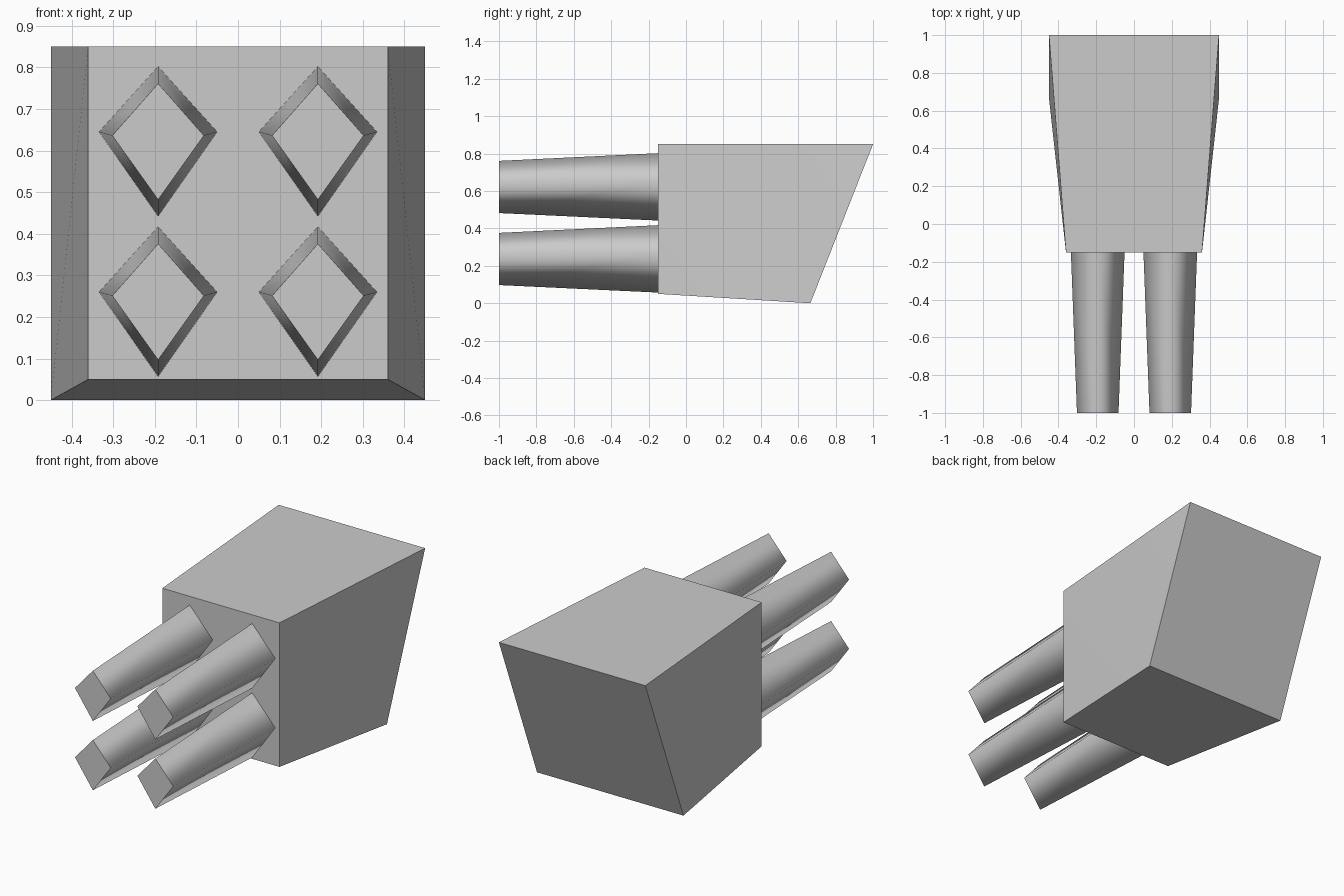
import bpy

cube = bpy.data.objects.get("Cube")
if cube:
    bpy.data.objects.remove(cube, do_unlink=True)

# Single plain grey material
grey = bpy.data.materials.new("light_grey")
grey.use_nodes = True
colour = (0.6, 0.6, 0.6, 1)
grey.diffuse_color = colour
grey.node_tree.nodes["Principled BSDF"].inputs["Base Color"].default_value = colour


def make_object(name, verts, faces):
    mesh = bpy.data.meshes.new(name)
    mesh.from_pydata(verts, [], faces)
    mesh.materials.append(grey)
    mesh.update()
    obj = bpy.data.objects.new(name, mesh)
    bpy.context.collection.objects.link(obj)
    return obj


# Tapered block with a slanted back; corners run bottom right, bottom left, top left, top right
FRONT, TIP = -0.15, -1.0
front = [(-0.36, FRONT, 0.05), (0.36, FRONT, 0.05), (0.36, FRONT, 0.85), (-0.36, FRONT, 0.85)]
back = [(-0.45, 0.665, 0), (0.45, 0.665, 0), (0.45, 1, 0.85), (-0.45, 1, 0.85)]
body = make_object("body", front + back, [
    (0, 1, 2, 3), (5, 4, 7, 6),            # front, back
    (0, 4, 5, 1), (3, 2, 6, 7),            # underside, top
    (1, 5, 2), (5, 6, 2),                  # left side, creased front top to back bottom
    (0, 3, 4), (4, 3, 7),                  # right side
])
bpy.context.view_layer.objects.active = body
body.select_set(True)
bpy.ops.object.shade_smooth_by_angle()
body.select_set(False)


def diamond(x, y, z, half_width, up, down):
    return [(x, y, z - down), (x + half_width, y, z), (x, y, z + up), (x - half_width, y, z)]


# Four tapered kite-section prongs, softly shaded along their length
def prong(name, x, z):
    root = diamond(x, FRONT, z, 0.142, 0.157, 0.203)
    tip = diamond(x, TIP, z - 0.009, 0.11, 0.125, 0.154)
    sides = [(i, i + 4, (i + 1) % 4 + 4, (i + 1) % 4) for i in range(4)]
    sides = [tuple(reversed(f)) for f in sides]
    obj = make_object(name, root + tip, sides + [(4, 5, 6, 7)])
    mesh = obj.data
    for face in mesh.polygons:
        face.use_smooth = len(set(face.vertices) & {0, 1, 2, 3}) > 0
    for edge in mesh.edges:
        edge.use_edge_sharp = min(edge.vertices) >= 4


for side, x in (("right", -0.192), ("left", 0.192)):
    for level, z in (("lower", 0.26), ("upper", 0.645)):
        prong(f"{level}_{side}_prong", x, z)
